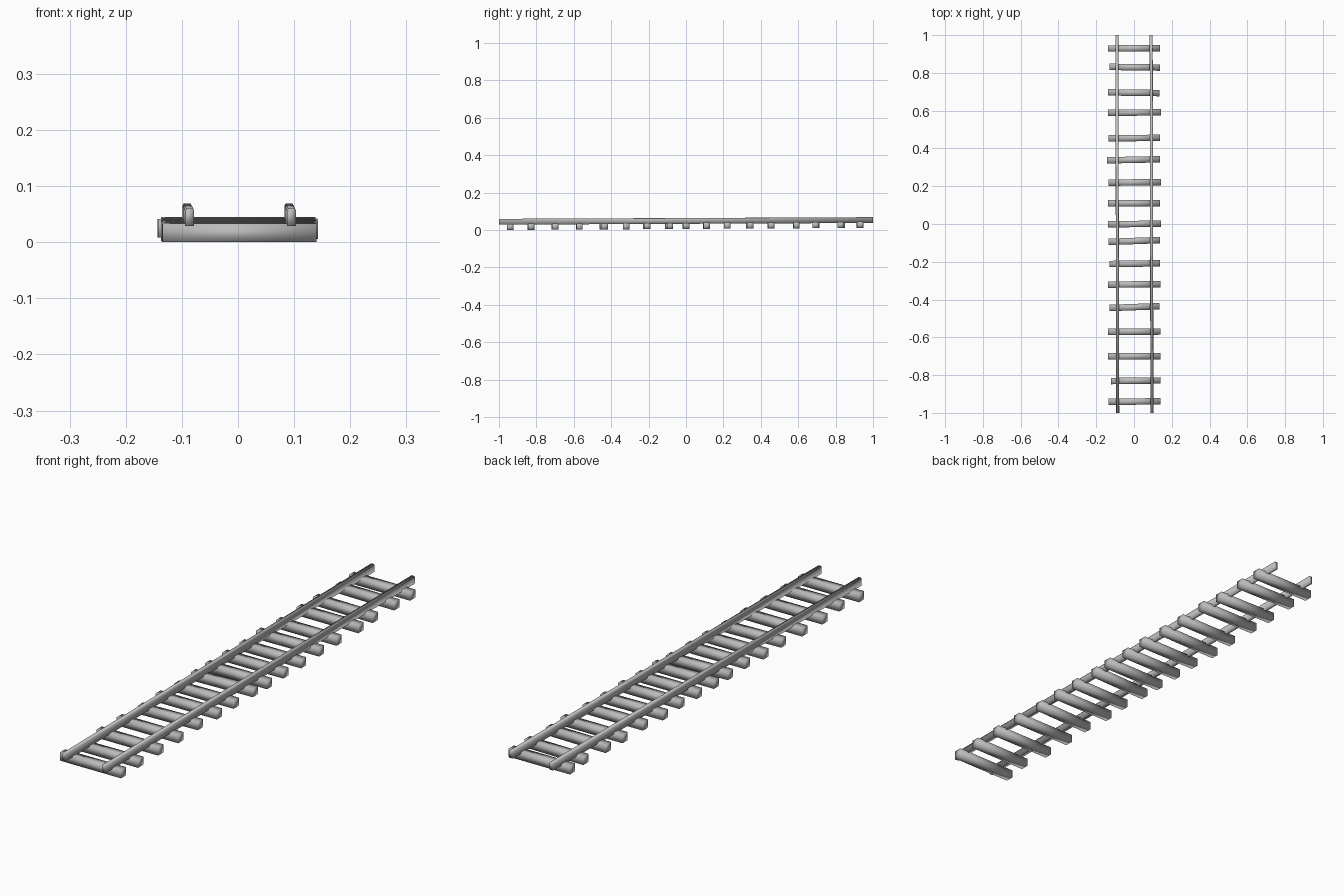
import bpy
import math
from mathutils import Matrix, Vector

cube = bpy.data.objects.get("Cube")
if cube:
    bpy.data.objects.remove(cube, do_unlink=True)

grey = bpy.data.materials.new("weathered grey")
grey.use_nodes = True
colour = (0.5, 0.5, 0.5, 1)
grey.diffuse_color = colour
grey.node_tree.nodes["Principled BSDF"].inputs["Base Color"].default_value = colour


def sweep(name, start, end, profile, side, up):
    """Extrude a closed profile from start to end, with soft shared normals."""
    n = len(profile)
    verts = [p + side * u + up * v for p in (start, end) for u, v in profile]
    faces = [(i, (i + 1) % n, n + (i + 1) % n, n + i) for i in range(n)]
    faces += [tuple(reversed(range(n))), tuple(range(n, 2 * n))]
    mesh = bpy.data.meshes.new(name)
    mesh.from_pydata(verts, [], faces)
    mesh.materials.append(grey)
    mesh.shade_smooth()
    obj = bpy.data.objects.new(name, mesh)
    bpy.context.collection.objects.link(obj)
    return obj


X, Y, Z = Vector((1, 0, 0)), Vector((0, 1, 0)), Vector((0, 0, 1))


def bed(y):
    """Height of the sleeper undersides, rising gently toward the back."""
    return 0.006 + 0.006 * y


# Sleepers: position along the track, left-end x, right-end x, yaw in degrees
sleepers = [
    (-0.94, -0.135, 0.14, 0.5), (-0.83, -0.122, 0.14, 0.7),
    (-0.70, -0.137, 0.14, 0.4), (-0.57, -0.137, 0.14, 0.3),
    (-0.44, -0.13, 0.135, 2.0), (-0.32, -0.137, 0.14, 0.3),
    (-0.21, -0.13, 0.138, 0.8), (-0.09, -0.135, 0.138, 2.0),
    (0.0, -0.137, 0.142, 0.5), (0.11, -0.137, 0.138, 0.4),
    (0.22, -0.135, 0.142, 0.4), (0.34, -0.143, 0.138, 1.2),
    (0.455, -0.135, 0.138, 0.4), (0.59, -0.137, 0.142, 0.3),
    (0.695, -0.137, 0.135, -0.8), (0.83, -0.13, 0.138, -0.8),
    (0.93, -0.137, 0.138, 0.4),
]
block = [(-0.017, 0), (0.017, 0), (0.017, 0.033), (-0.017, 0.033)]
for i, (y, x0, x1, yaw) in enumerate(sleepers):
    turn = Matrix.Rotation(math.radians(yaw), 3, "Z")
    along, across = turn @ X, turn @ Y
    centre = Vector((0, y, bed(y)))
    sweep(f"sleeper_{i + 1}", centre + along * x0, centre + along * x1,
          block, across, Z)

# Rails: slim bars with a narrow chamfer along the top edges
bar = [(-0.008, -0.004), (0.008, -0.004), (0.008, 0.024),
       (0.006, 0.027), (-0.006, 0.027), (-0.008, 0.024)]
for name, front_x, back_x in (("right_rail", -0.086, -0.091),
                              ("left_rail", 0.095, 0.091)):
    sweep(name, Vector((back_x, 1, bed(1) + 0.030)),
          Vector((front_x, -1, bed(-1) + 0.033)), bar, -X, Z)
